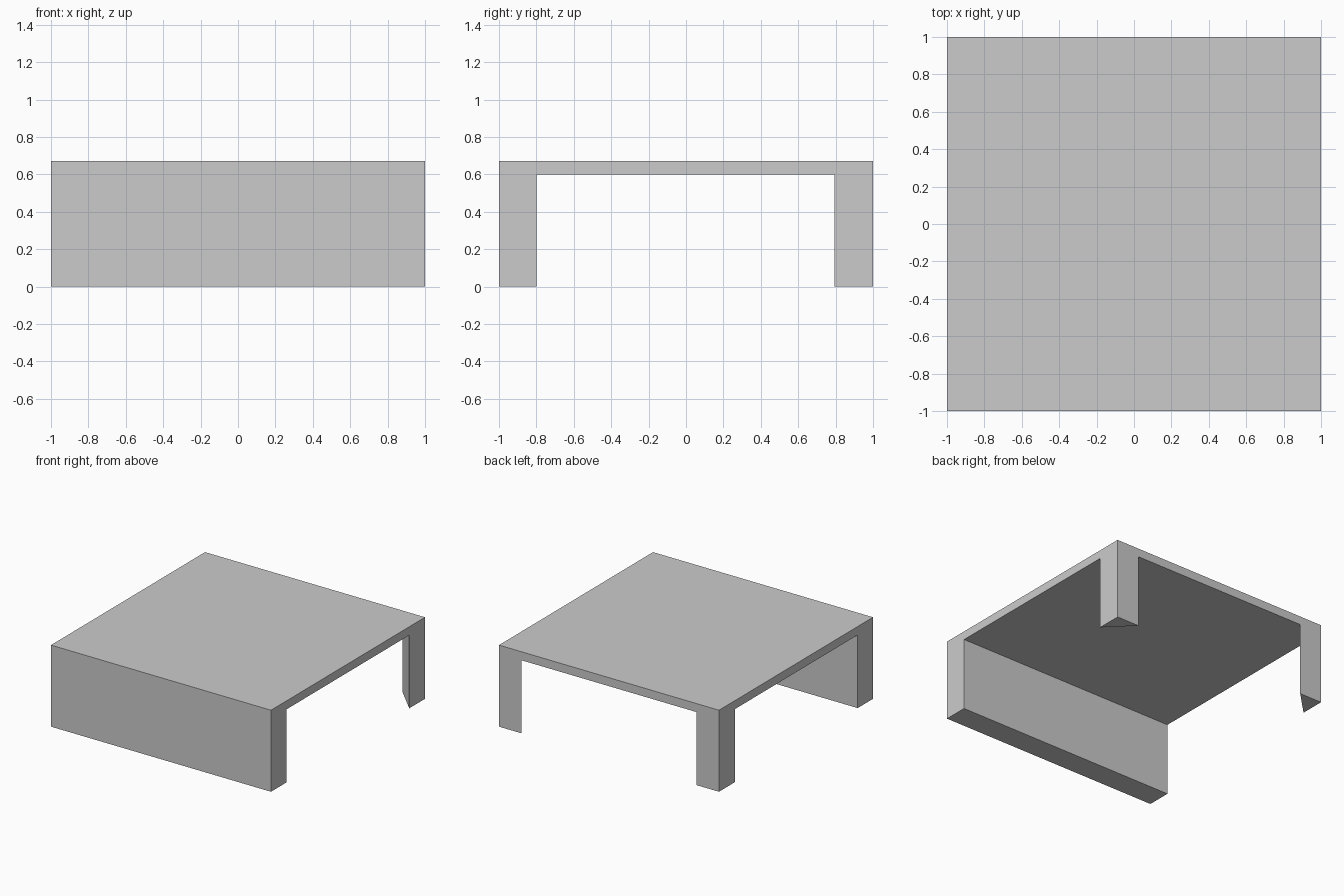
import bpy, bmesh
from mathutils import Vector

if "Cube" in bpy.data.objects:
    bpy.data.objects.remove(bpy.data.objects["Cube"])

TOP, UNDER = 0.67, 0.60      # slab heights
PANEL_Y = -0.80              # inner face of front panel
LEG = 0.205                  # leg size along each edge


def prism(name, profile, direction):
    """Extrude a flat profile along a direction into a closed solid."""
    bm = bmesh.new()
    face = bm.faces.new([bm.verts.new(p) for p in profile])
    ext = bmesh.ops.extrude_face_region(bm, geom=[face], use_keep_orig=True)
    moved = [g for g in ext["geom"] if isinstance(g, bmesh.types.BMVert)]
    bmesh.ops.translate(bm, verts=moved, vec=Vector(direction))
    bmesh.ops.recalc_face_normals(bm, faces=bm.faces[:])
    mesh = bpy.data.meshes.new(name)
    bm.to_mesh(mesh)
    bm.free()
    obj = bpy.data.objects.new(name, mesh)
    bpy.context.collection.objects.link(obj)
    return obj


# Table top folded down into the thick front panel
section = [(-1, 0), (PANEL_Y, 0), (PANEL_Y, UNDER), (1, UNDER), (1, TOP), (-1, TOP)]
prism("top_and_front_panel", [(-1, y, z) for y, z in section], (2, 0, 0))

# Triangular back legs, mirrored left and right
for side, label in ((-1, "left"), (1, "right")):
    corner = [(side, 1, 0), (side * (1 - LEG), 1, 0), (side, 1 - LEG, 0)]
    prism(f"back_leg_{label}", corner, (0, 0, UNDER))
